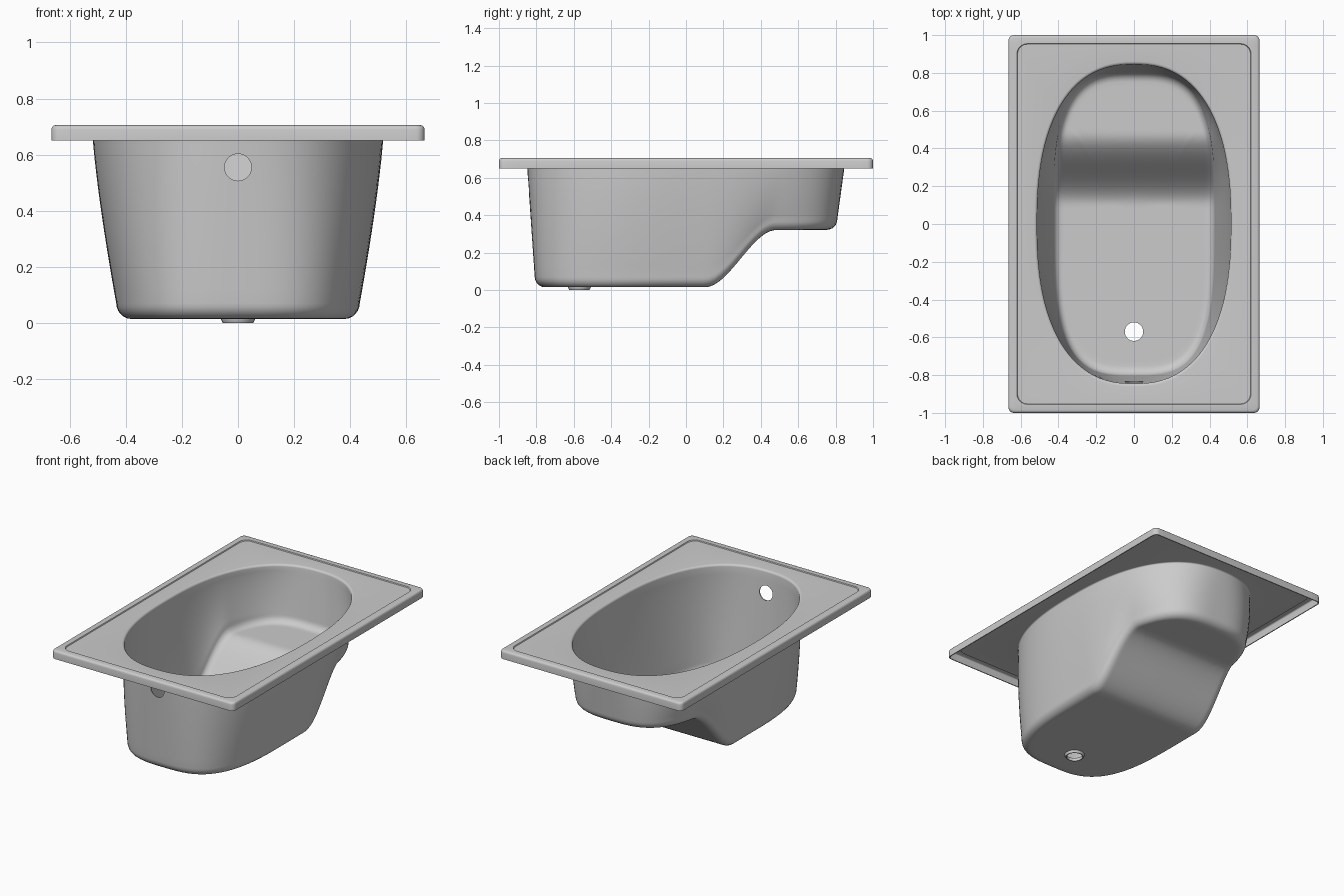
import bpy, bmesh, math
from mathutils import Matrix

if "Cube" in bpy.data.objects:
    bpy.data.objects.remove(bpy.data.objects["Cube"])

enamel = bpy.data.materials.new("light_grey_enamel")
enamel.use_nodes = True
grey = (0.6, 0.6, 0.6, 1)
enamel.diffuse_color = grey
enamel.node_tree.nodes["Principled BSDF"].inputs["Base Color"].default_value = grey

HALF_X, HALF_Y = 0.665, 1.0
RIM_Z, LIP_Z, DECK_Z, WALL_TOP = 0.705, 0.65, 0.699, 0.685
THICK = 0.006
FLOOR_Z, SEAT_Z = 0.021, 0.328
FILLET = 0.05


def make_object(name, bm):
    mesh = bpy.data.meshes.new(name)
    bm.to_mesh(mesh)
    bm.free()
    obj = bpy.data.objects.new(name, mesh)
    bpy.context.collection.objects.link(obj)
    mesh.materials.append(enamel)
    return obj


def activate(obj):
    bpy.ops.object.select_all(action='DESELECT')
    obj.select_set(True)
    bpy.context.view_layer.objects.active = obj


def bridge(bm, a, b):
    n = len(a)
    for j in range(n):
        k = (j + 1) % n
        bm.faces.new((a[j], a[k], b[k], b[j]))


def rounded_rect(inset, radius, nx=28, ny=40, arc=5):
    """Counter-clockwise outline with the same point count for any size."""
    hx, hy = HALF_X - inset - radius, HALF_Y - inset - radius
    corners = [(hx, hy), (-hx, hy), (-hx, -hy), (hx, -hy)]
    pts = []
    for i, (cx, cy) in enumerate(corners):
        for k in range(arc + 1):
            a = math.pi / 2 * (i + k / arc)
            pts.append((cx + radius * math.cos(a), cy + radius * math.sin(a)))
        x0, y0 = pts[-1]
        cx, cy = corners[(i + 1) % 4]
        a = math.pi / 2 * (i + 1)
        x1, y1 = cx + radius * math.cos(a), cy + radius * math.sin(a)
        steps = ny if i % 2 else nx
        for k in range(1, steps):
            t = k / steps
            pts.append((x0 + (x1 - x0) * t, y0 + (y1 - y0) * t))
    return pts


def oval(angle, a, b, n):
    """Superellipse radius in one direction."""
    c, s = abs(math.cos(angle)), abs(math.sin(angle))
    return ((c / a) ** n + (s / b) ** n) ** (-1 / n)


def floor_height(y):
    """Flat floor that sweeps up into the raised seat at the back."""
    u = min(max((y - 0.10) / 0.38, 0), 1)
    return FLOOR_Z + (SEAT_Z - FLOOR_Z) * u * u * (3 - 2 * u)


def wall_radius(angle, s):
    """Basin wall radius, s running from the opening (0) to the floor (1)."""
    return oval(angle, 0.513 - 0.085 * s ** 1.3, 0.845 - 0.042 * s, 2.4 + 0.8 * s)


# Tub: one continuous sheet from the lip, over the deck, into the basin
bm = bmesh.new()
rings = []


def add_ring(points):
    rings.append([bm.verts.new(p) for p in points])


# lip with a rounded top edge, then the shallow step of the deck
for inset, z, radius in [(0, LIP_Z, 0.03), (0, 0.69, 0.03), (0.002, 0.698, 0.029),
                         (0.007, 0.703, 0.027), (0.014, RIM_Z, 0.025),
                         (0.045, RIM_Z, 0.055), (0.048, DECK_Z, 0.053)]:
    add_ring([(x, y, z) for x, y in rounded_rect(inset, radius)])
angles = [math.atan2(y, x) for x, y in rounded_rect(0, 0.03)]


def polar(angle, r, z):
    return (r * math.cos(angle), r * math.sin(angle), z)


# rolled edge around the opening
for k in range(5):
    a = math.pi / 2 * k / 5
    add_ring([polar(t, wall_radius(t, 0) + 0.016 * (1 - math.sin(a)),
                    WALL_TOP + (DECK_Z - WALL_TOP) * math.cos(a)) for t in angles])

# tapering walls
feet = [floor_height(wall_radius(t, 1) * math.sin(t)) + FILLET for t in angles]
for k in range(13):
    s = k / 12
    add_ring([polar(t, wall_radius(t, s), WALL_TOP + (f - WALL_TOP) * s)
              for t, f in zip(angles, feet)])

# rounded foot of the walls
for k in range(1, 7):
    a = math.pi / 2 * k / 6
    ring = []
    for t in angles:
        r = wall_radius(t, 1) - FILLET * (1 - math.cos(a))
        ring.append(polar(t, r, floor_height(r * math.sin(t)) + FILLET * (1 - math.sin(a))))
    add_ring(ring)

# floor, slope and seat
FLOOR_RINGS = 30
for k in range(1, FLOOR_RINGS):
    ring = []
    for t in angles:
        r = (wall_radius(t, 1) - FILLET) * (1 - k / FLOOR_RINGS)
        ring.append(polar(t, r, floor_height(r * math.sin(t))))
    add_ring(ring)

for a, b in zip(rings, rings[1:]):
    bridge(bm, a, b)
centre = bm.verts.new((0, 0, floor_height(0)))
last = rings[-1]
for j in range(len(last)):
    bm.faces.new((last[j], last[(j + 1) % len(last)], centre))
tub = make_object("bathtub_shell", bm)

activate(tub)
sheet = tub.modifiers.new("sheet_thickness", 'SOLIDIFY')
sheet.thickness = THICK
sheet.offset = -1
bpy.ops.object.modifier_apply(modifier=sheet.name)


# Drain and overflow holes
def cut_hole(name, radius, location, rotation):
    cbm = bmesh.new()
    bmesh.ops.create_cone(cbm, cap_ends=True, segments=32, radius1=radius, radius2=radius,
                          depth=0.2, matrix=Matrix.Translation(location) @ rotation)
    cutter = make_object(name, cbm)
    cutter.hide_render = True
    activate(tub)
    mod = tub.modifiers.new(name, 'BOOLEAN')
    mod.operation = 'DIFFERENCE'
    mod.solver = 'EXACT'
    mod.object = cutter
    bpy.ops.object.modifier_apply(modifier=mod.name)
    bpy.data.objects.remove(cutter)


cut_hole("drain_cutter", 0.05, (0, -0.57, 0), Matrix.Identity(4))
cut_hole("overflow_cutter", 0.048, (0, -0.84, 0.555), Matrix.Rotation(math.pi / 2, 4, 'X'))

# Drain collar under the floor
bm = bmesh.new()
loops = []
for r, z in [(0.049, 0.02), (0.049, 0), (0.054, 0), (0.062, 0.016), (0.062, 0.02)]:
    loops.append([bm.verts.new((r * math.cos(math.tau * j / 32),
                                -0.57 + r * math.sin(math.tau * j / 32), z)) for j in range(32)])
for i in range(len(loops)):
    bridge(bm, loops[i], loops[(i + 1) % len(loops)])
bmesh.ops.recalc_face_normals(bm, faces=bm.faces)
collar = make_object("drain_collar", bm)

for obj in (tub, collar):
    activate(obj)
    bpy.ops.object.shade_smooth_by_angle(angle=math.radians(35))
